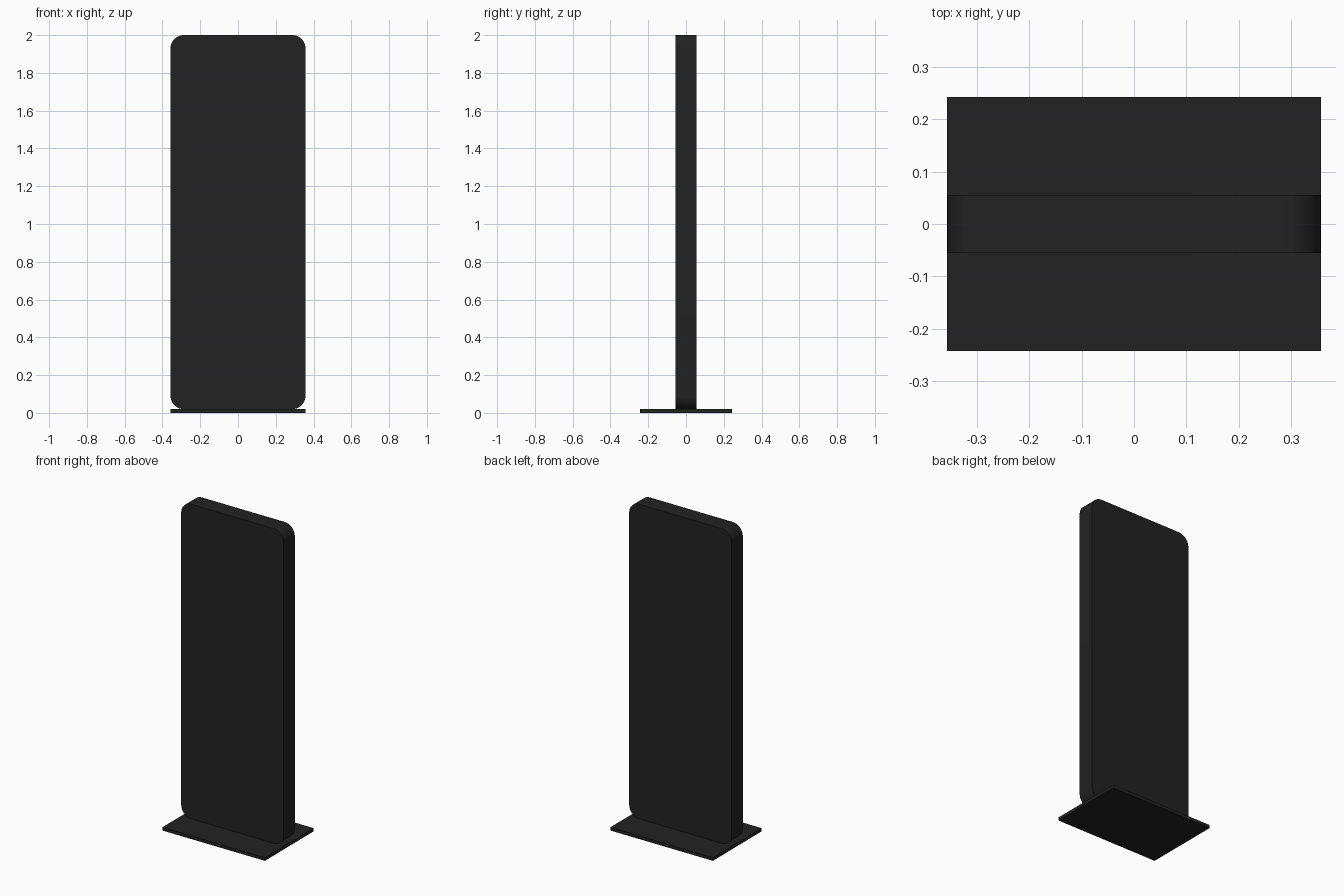
import bpy, bmesh, math

if "Cube" in bpy.data.objects:
    bpy.data.objects.remove(bpy.data.objects["Cube"])

mat = bpy.data.materials.new("charcoal black")
mat.diffuse_color = (0.016, 0.016, 0.016, 1)
mat.use_nodes = True
mat.node_tree.nodes["Principled BSDF"].inputs["Base Color"].default_value = mat.diffuse_color

HALF_W = 0.357


def slab(name, half_depth, z0, z1, radius=0.0, steps=10):
    """Extrude an upright outline in XZ, with optional rounded corners, along Y."""
    if radius:
        pts = []
        corners = [(1, 1, 0), (-1, 1, 90), (-1, -1, 180), (1, -1, 270)]
        for sx, sz, start in corners:
            cx = sx * (HALF_W - radius)
            cz = z1 - radius if sz > 0 else z0 + radius
            for i in range(steps + 1):
                a = math.radians(start + 90 * i / steps)
                pts.append((cx + radius * math.cos(a), cz + radius * math.sin(a)))
    else:
        pts = [(HALF_W, z1), (-HALF_W, z1), (-HALF_W, z0), (HALF_W, z0)]
    bm = bmesh.new()
    face = bm.faces.new([bm.verts.new((x, -half_depth, z)) for x, z in pts])
    ext = bmesh.ops.extrude_face_region(bm, geom=[face], use_keep_orig=True)
    verts = [g for g in ext["geom"] if isinstance(g, bmesh.types.BMVert)]
    bmesh.ops.translate(bm, verts=verts, vec=(0, 2 * half_depth, 0))
    bmesh.ops.recalc_face_normals(bm, faces=bm.faces)
    mesh = bpy.data.meshes.new(name)
    bm.to_mesh(mesh)
    bm.free()
    mesh.materials.append(mat)
    obj = bpy.data.objects.new(name, mesh)
    bpy.context.collection.objects.link(obj)
    return obj


# Flat floor plate
slab("base_plate", 0.243, 0.0, 0.02)

# Upright panel with rounded corners
panel = slab("upright_panel", 0.055, 0.02, 2.0, radius=0.07)
bpy.context.view_layer.objects.active = panel
panel.select_set(True)
bpy.ops.object.shade_smooth_by_angle(angle=math.radians(30))
